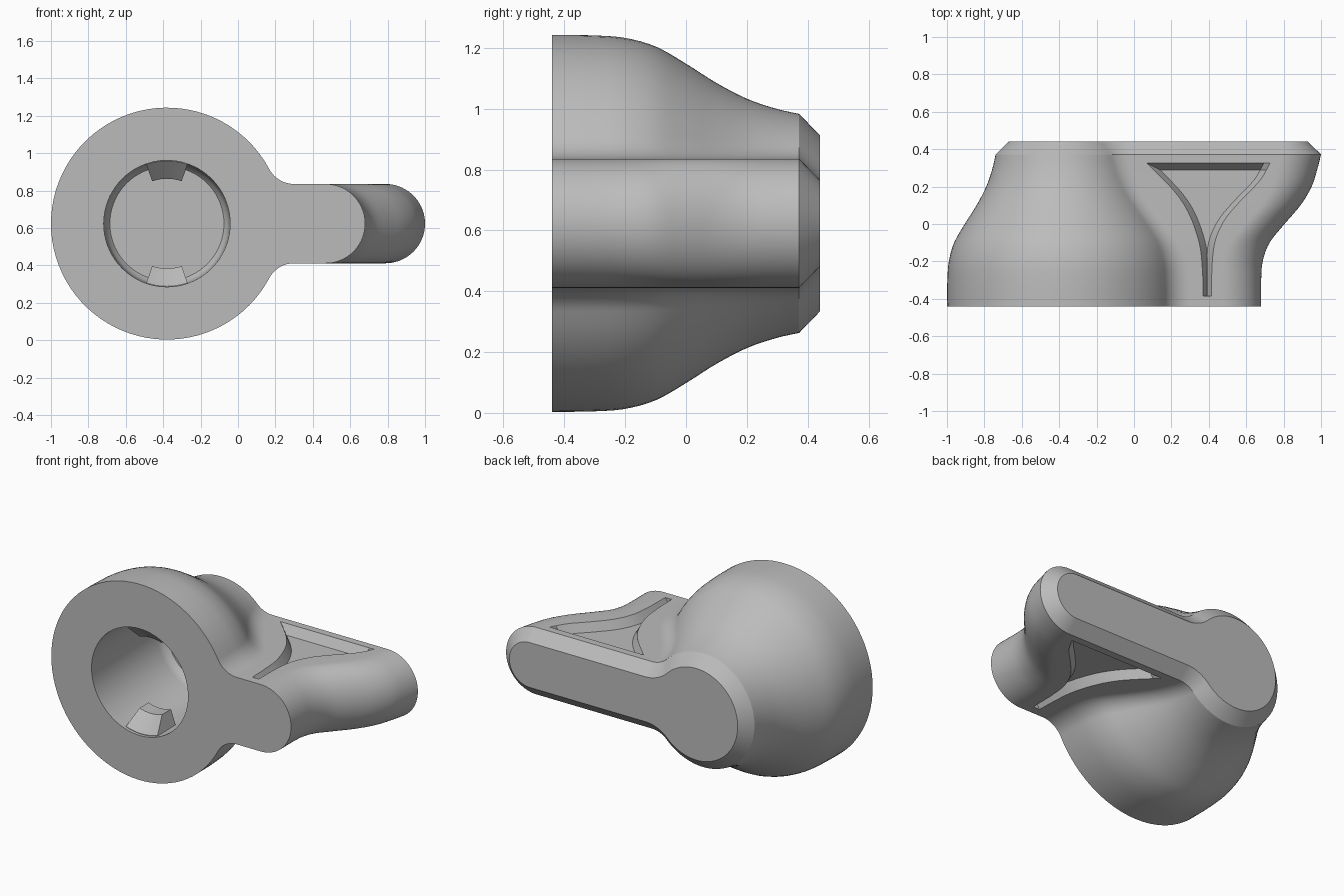
import bpy, bmesh, math
from math import sin, cos, pi

if "Cube" in bpy.data.objects:
    bpy.data.objects.remove(bpy.data.objects["Cube"])

CX, CZ = -0.38, 0.623        # axis of the round hub
ARM, FILLET = 0.212, 0.15    # arm half height, blend radius
FRONT, SHOULDER, BACK = -0.44, 0.372, 0.44
CHAMFER = 0.07

grey = bpy.data.materials.new("plain grey")
grey.use_nodes = True
grey.diffuse_color = (0.5, 0.5, 0.5, 1)
grey.node_tree.nodes["Principled BSDF"].inputs["Base Color"].default_value = (0.5, 0.5, 0.5, 1)


def curve(points, y):
    """Smooth value at y through (y, value) points."""
    n = len(points)
    i = max(k for k in range(n - 1) if k == 0 or points[k][0] <= y)

    def slope(k):
        a, b = points[max(k - 1, 0)], points[min(k + 1, n - 1)]
        return (b[1] - a[1]) / (b[0] - a[0])
    (y0, v0), (y1, v1) = points[i], points[i + 1]
    d = y1 - y0
    t = min(max((y - y0) / d, 0), 1)
    return (v0 * (1 + 2 * t) * (1 - t) ** 2 + v1 * t * t * (3 - 2 * t)
            + d * slope(i) * t * (1 - t) ** 2 + d * slope(i + 1) * t * t * (t - 1))


def loft(name, rings):
    """Closed solid skinned through rings of equal length."""
    bm = bmesh.new()
    loops = [[bm.verts.new(p) for p in ring] for ring in rings]
    n = len(loops[0])
    for a, b in zip(loops, loops[1:]):
        for i in range(n):
            bm.faces.new((a[i], a[(i + 1) % n], b[(i + 1) % n], b[i]))
    bm.faces.new(loops[0])
    bm.faces.new(loops[-1][::-1])
    bmesh.ops.recalc_face_normals(bm, faces=bm.faces)
    mesh = bpy.data.meshes.new(name)
    bm.to_mesh(mesh)
    bm.free()
    mesh.materials.append(grey)
    obj = bpy.data.objects.new(name, mesh)
    bpy.context.collection.objects.link(obj)
    return obj


def smooth(obj):
    bpy.ops.object.select_all(action="DESELECT")
    obj.select_set(True)
    bpy.context.view_layer.objects.active = obj
    bpy.ops.object.shade_smooth_by_angle(angle=math.radians(28))


def arc(x, z, r, start, end, steps):
    for i in range(steps + 1):
        a = start + (end - start) * i / steps
        yield (x + r * cos(a), z + r * sin(a))


# Body: hub and arm sections skinned from front to back
HUB = [(FRONT, .62), (-.3, .618), (-.2, .61), (-.1, .582), (0, .525),
       (.1, .462), (.2, .41), (.3, .376), (SHOULDER, .36)]
TIP = [(FRONT, .68), (-.3, .68), (-.2, .688), (-.1, .725), (0, .805),
       (.1, .89), (.2, .95), (.3, .982), (SHOULDER, 1.0)]


def section(y, inset=0):
    r, tip = curve(HUB, y) - inset, curve(TIP, y) - inset
    h, f = ARM - inset, FILLET + inset
    dx = math.sqrt((r + f) ** 2 - (h + f) ** 2)
    a = math.atan2(h + f, dx)
    upper = list(arc(CX, 0, r, pi, a, 36))
    upper += list(arc(CX + dx, h + f, f, a + pi, 1.5 * pi, 12))[1:]
    upper += list(arc(tip - h, 0, h, pi / 2, 0, 18))
    lower = [(x, -z) for x, z in upper[-2:0:-1]]
    return [(x, z + CZ) for x, z in upper + lower]


STEPS = 28
rings = []
for k in range(STEPS + 1):
    y = FRONT + (SHOULDER - FRONT) * k / STEPS
    rings.append([(x, y, z) for x, z in section(y)])
rings.append([(x, BACK, z) for x, z in section(SHOULDER, CHAMFER)])
body = loft("lever_body", rings)

# Bore cutter with an eased floor
BORE = [(-.5, .338), (FRONT, .338), (.2, .332), (.235, .325), (.26, .305)]
cutters = [loft("bore_cutter", [[(x, y, z) for x, z in list(arc(CX, CZ, r, 0, 2 * pi, 72))[:-1]]
                                for y, r in BORE])]

# Tapered pocket cutters above and below the arm, narrowing to a groove
LEFT = [(-.385, .37), (-.25, .366), (-.107, .35), (.053, .295), (.17, .22), (.325, .07)]
RIGHT = [(-.385, .415), (-.21, .418), (-.08, .437), (.03, .49), (.13, .575),
         (.235, .675), (.325, .727)]
INSET, DEPTH = 0.033, 0.055


def pocket(name, side):
    sections = []
    ys = [-.385 + .675 * k / 24 for k in range(25)] + [.325]
    for k, y in enumerate(ys):
        a, b = curve(LEFT, y), curve(RIGHT, y)
        o = min(INSET, (b - a) / 2 - .001)
        d = DEPTH * o / INSET if k < 25 else .0005
        profile = [(a, .05), (a, 0), (a + o, -d), (b - o, -d), (b, 0), (b, .05)]
        sections.append([(x, y, CZ + side * (ARM + z)) for x, z in profile])
    return loft(name, sections)


cutters += [pocket("upper_pocket_cutter", 1), pocket("lower_pocket_cutter", -1)]

# Cut the body and keep the finished mesh
for cutter in cutters:
    cutter.hide_render = True
    mod = body.modifiers.new(cutter.name, "BOOLEAN")
    mod.operation, mod.solver, mod.object = "DIFFERENCE", "EXACT", cutter
bpy.context.view_layer.update()
finished = bpy.data.meshes.new_from_object(body.evaluated_get(bpy.context.evaluated_depsgraph_get()))
body.modifiers.clear()
body.data = finished
for cutter in cutters:
    bpy.data.objects.remove(cutter)
smooth(body)

# Ramped keys inside the bore
KEY = [(.36, -.42), (.335, -.42), (.24, -.33), (.24, -.24), (.36, -.24)]
for name, middle in (("upper_key", pi / 2), ("lower_key", -pi / 2)):
    rings = []
    for k in range(9):
        a = middle + .335 * (k / 4 - 1)
        rings.append([(CX + r * cos(a), y, CZ + r * sin(a)) for r, y in KEY])
    smooth(loft(name, rings))
